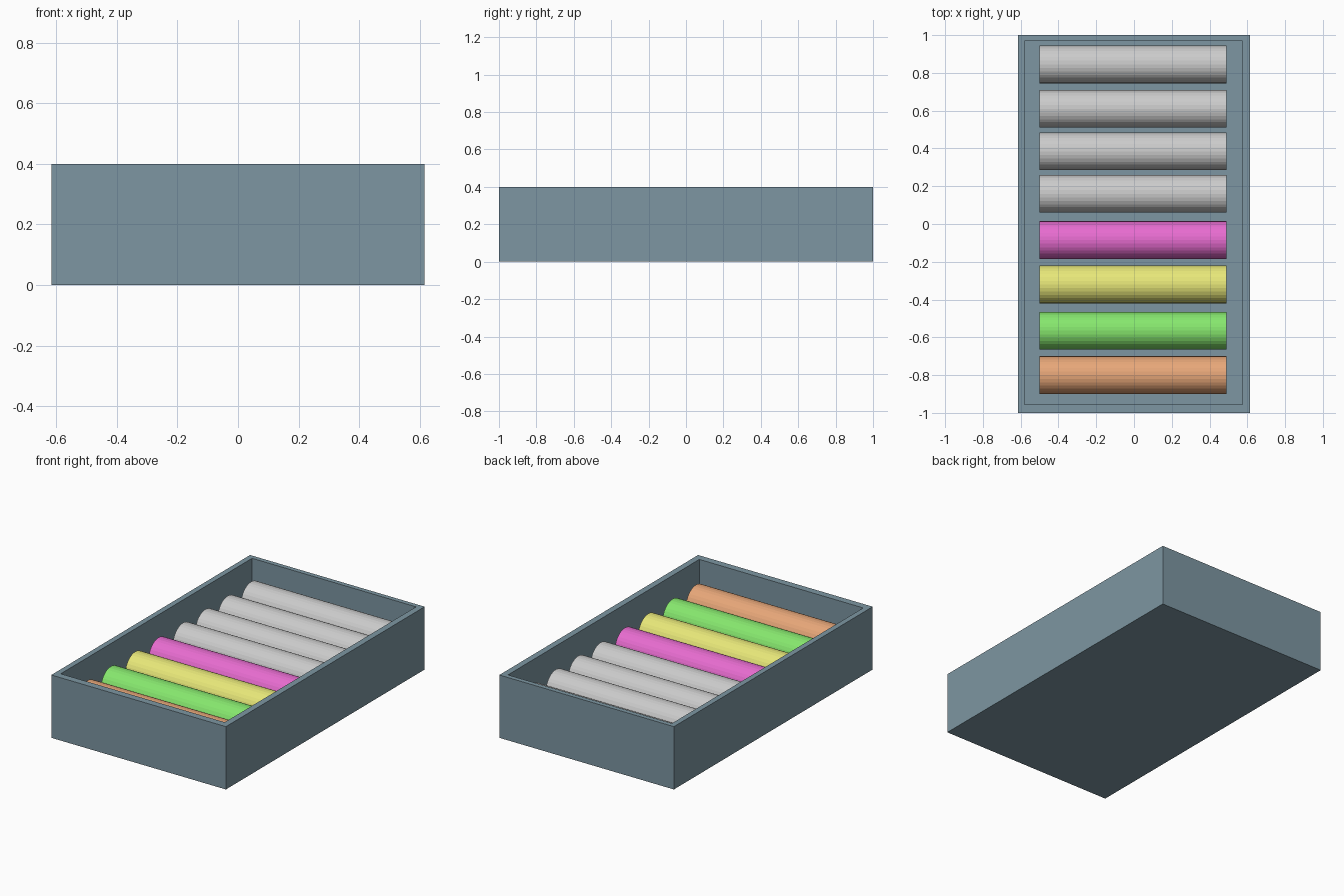
import bpy, bmesh
from math import pi
from mathutils import Matrix

if "Cube" in bpy.data.objects:
    bpy.data.objects.remove(bpy.data.objects["Cube"])


def material(name, rgb):
    mat = bpy.data.materials.new(name)
    mat.diffuse_color = (*rgb, 1)
    mat.use_nodes = True
    mat.node_tree.nodes["Principled BSDF"].inputs["Base Color"].default_value = mat.diffuse_color
    return mat


def add_object(name, bm, mat=None):
    bmesh.ops.recalc_face_normals(bm, faces=bm.faces)
    mesh = bpy.data.meshes.new(name)
    bm.to_mesh(mesh)
    bm.free()
    obj = bpy.data.objects.new(name, mesh)
    bpy.context.collection.objects.link(obj)
    if mat:
        mesh.materials.append(mat)
    return obj


def ring(bm, x0, x1, y0, y1, z):
    return [bm.verts.new((x, y, z)) for x, y in ((x0, y0), (x1, y0), (x1, y1), (x0, y1))]


# Open tray: outer shell, rim, inner walls and floor
FLOOR, HEIGHT = 0.12, 0.4
outer = (-0.615, 0.615, -1, 1)
inner = (-0.58, 0.575, -0.955, 0.97)
bm = bmesh.new()
loops = [ring(bm, *outer, 0), ring(bm, *outer, HEIGHT),
         ring(bm, *inner, HEIGHT), ring(bm, *inner, FLOOR)]
for a, b in zip(loops, loops[1:]):
    for i in range(4):
        j = (i + 1) % 4
        bm.faces.new((a[i], a[j], b[j], b[i]))
bm.faces.new(loops[0])
bm.faces.new(loops[-1])
add_object("tray", bm, material("slate_blue", (0.205, 0.305, 0.36)))

# Row of rollers lying across the tray, front to back
RADIUS, X0, X1 = 0.1, -0.5, 0.49
rollers = [
    (-0.80, material("orange", (0.8, 0.385, 0.19))),
    (-0.565, material("green", (0.24, 0.8, 0.155))),
    (-0.32, material("yellow", (0.8, 0.8, 0.19))),
    (-0.085, material("magenta", (0.8, 0.15, 0.63))),
    (0.16, None), (0.385, None), (0.61, None), (0.845, None),
]
for n, (y, mat) in enumerate(rollers, 1):
    bm = bmesh.new()
    place = Matrix.Translation(((X0 + X1) / 2, y, FLOOR + RADIUS)) @ Matrix.Rotation(pi / 2, 4, 'Y')
    bmesh.ops.create_cone(bm, cap_ends=True, segments=32, radius1=RADIUS,
                          radius2=RADIUS, depth=X1 - X0, matrix=place)
    add_object(f"roller_{n}", bm, mat)
